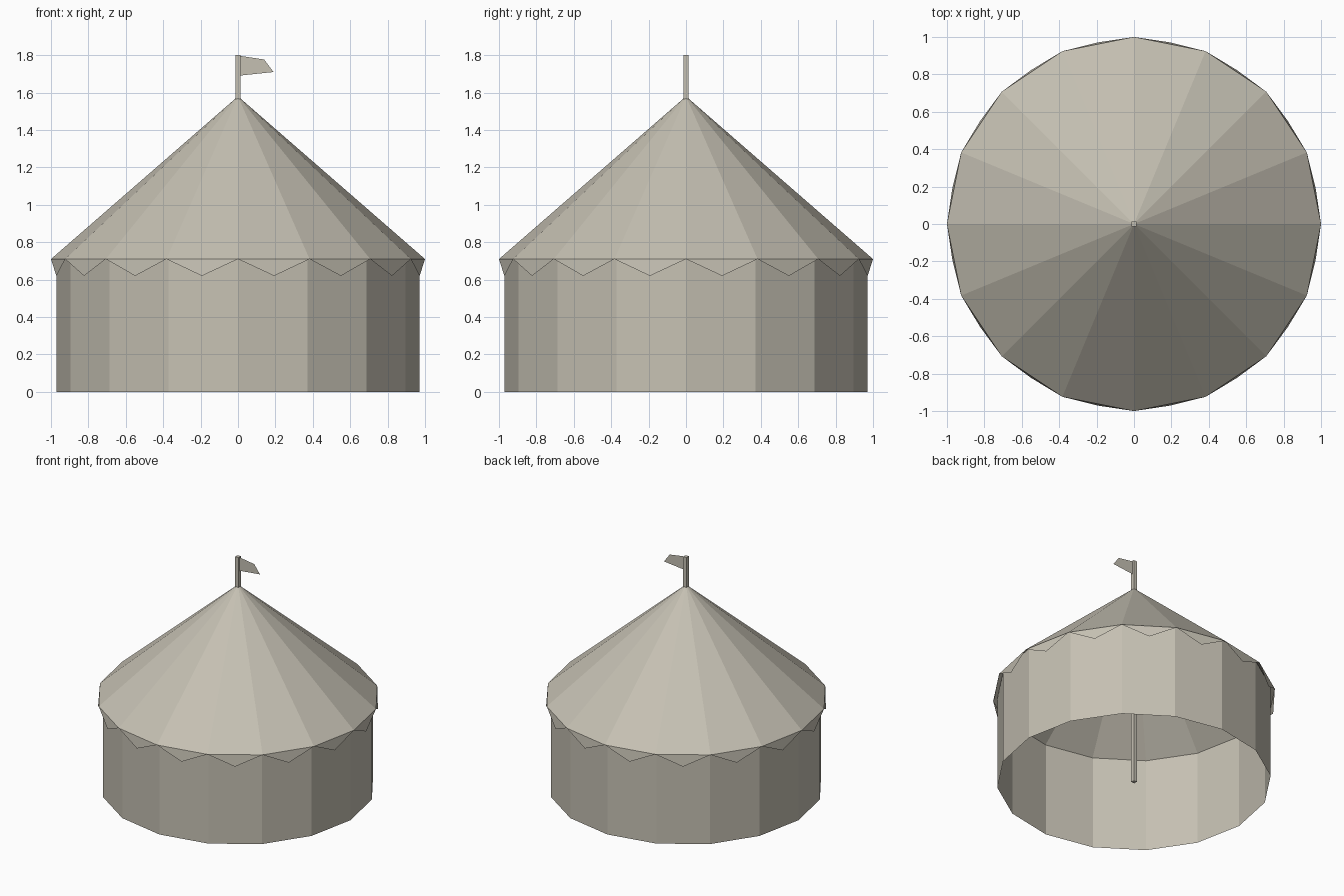
import bpy
import bmesh
from math import sin, cos, pi

if "Cube" in bpy.data.objects:
    bpy.data.objects.remove(bpy.data.objects["Cube"])

SIDES = 16
EAVE, APEX, TOP = 0.71, 1.58, 1.80
POLE = 0.014

canvas = bpy.data.materials.new("canvas_beige")
canvas.use_nodes = True
canvas.diffuse_color = (0.56, 0.53, 0.45, 1)
bsdf = next(n for n in canvas.node_tree.nodes if n.type == 'BSDF_PRINCIPLED')
bsdf.inputs["Base Color"].default_value = canvas.diffuse_color
bsdf.inputs["Roughness"].default_value = 0.9


def add_part(name, bm):
    mesh = bpy.data.meshes.new(name)
    bm.to_mesh(mesh)
    bm.free()
    mesh.materials.append(canvas)
    obj = bpy.data.objects.new(name, mesh)
    bpy.context.collection.objects.link(obj)
    return obj


def ring_point(step, radius, z):
    angle = 2 * pi * step / SIDES
    return (radius * cos(angle), radius * sin(angle), z)


def add_face(bm, points):
    bm.faces.new([bm.verts.new(p) for p in points])


# Round wall, open at the floor and under the roof
bm = bmesh.new()
for i in range(SIDES):
    add_face(bm, [ring_point(i, 0.97, 0), ring_point(i + 1, 0.97, 0),
                  ring_point(i + 1, 0.97, EAVE + 0.02), ring_point(i, 0.97, EAVE + 0.02)])
bmesh.ops.remove_doubles(bm, verts=bm.verts, dist=0.0001)
add_part("wall", bm)

# Pointed roof, a single sheet of faceted canvas
bm = bmesh.new()
for i in range(SIDES):
    add_face(bm, [ring_point(i, 1, EAVE), ring_point(i + 1, 1, EAVE), (0, 0, APEX)])
bmesh.ops.remove_doubles(bm, verts=bm.verts, dist=0.0001)
add_part("roof", bm)

# Pointed valance hanging from every eave edge
bm = bmesh.new()
for i in range(SIDES):
    add_face(bm, [ring_point(i, 1, EAVE), ring_point(i + 0.5, 0.99, 0.62),
                  ring_point(i + 1, 1, EAVE)])
add_part("valance", bm)

# Square centre pole from the ground through the roof
bm = bmesh.new()
bmesh.ops.create_cube(bm, size=1)
bmesh.ops.scale(bm, vec=(2 * POLE, 2 * POLE, TOP), verts=bm.verts)
bmesh.ops.translate(bm, vec=(0, 0, TOP / 2), verts=bm.verts)
add_part("centre_pole", bm)

# Flat pennant
bm = bmesh.new()
add_face(bm, [(0, 0, 1.69), (0.19, 0, 1.71), (0.14, 0, 1.777), (0, 0, 1.798)])
add_part("flag", bm)
